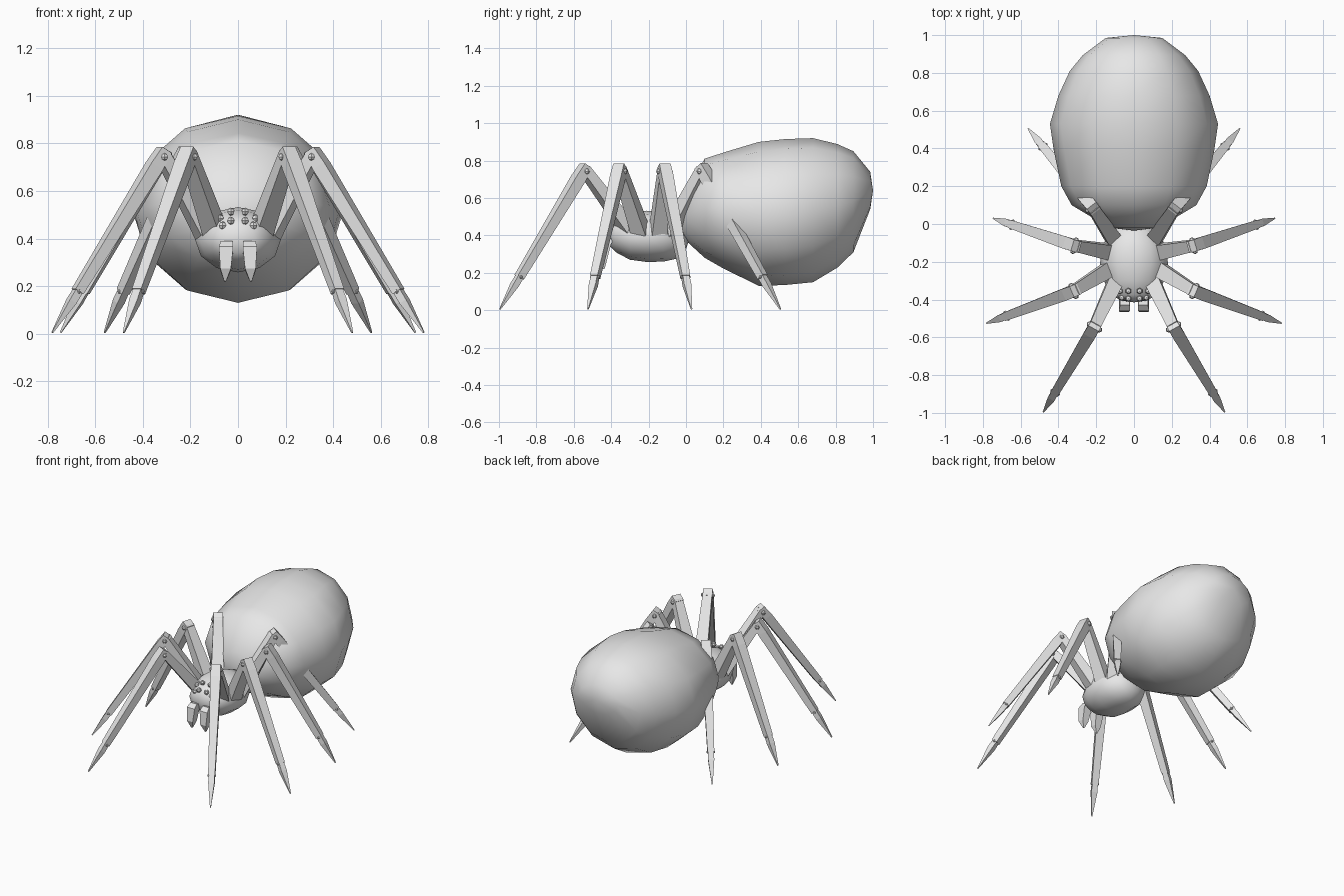
import bpy, bmesh, math
from mathutils import Vector

if "Cube" in bpy.data.objects:
    bpy.data.objects.remove(bpy.data.objects["Cube"])

grey = bpy.data.materials.new("grey")
grey.diffuse_color = (0.8, 0.8, 0.8, 1)
grey.use_nodes = True
grey.node_tree.nodes["Principled BSDF"].inputs["Base Color"].default_value = grey.diffuse_color


def finish(name, bm, smooth=False):
    bmesh.ops.recalc_face_normals(bm, faces=bm.faces)
    for f in bm.faces:
        f.smooth = smooth
    me = bpy.data.meshes.new(name)
    bm.to_mesh(me)
    bm.free()
    me.materials.append(grey)
    ob = bpy.data.objects.new(name, me)
    bpy.context.collection.objects.link(ob)
    return ob


def loft(name, front, rings, back, n=12):
    """Rounded body along y; each ring is (y, centre z, radius x, radius z)."""
    bm = bmesh.new()
    loops = []
    for y, z, rx, rz in rings:
        loops.append([bm.verts.new((rx * math.sin(math.tau * i / n), y,
                                    z + rz * math.cos(math.tau * i / n))) for i in range(n)])
    for a, b in zip(loops, loops[1:]):
        for i in range(n):
            j = (i + 1) % n
            bm.faces.new((a[i], a[j], b[j], b[i]))
    for (y, z), ring in ((front, loops[0]), (back, loops[-1])):
        pole = bm.verts.new((0, y, z))
        for i in range(n):
            bm.faces.new((pole, ring[i], ring[(i + 1) % n]))
    return finish(name, bm, True)


def bar(bm, sections, side):
    """Square bar through (point, width, depth) sections."""
    pts = [Vector(s[0]) for s in sections]
    axis = (pts[-1] - pts[0]).normalized()
    up = axis.cross(side).normalized()
    loops = []
    for p, (_, w, d) in zip(pts, sections):
        loops.append([bm.verts.new(p + side * (w / 2 * a) + up * (d / 2 * b))
                      for a, b in ((-1, -1), (1, -1), (1, 1), (-1, 1))])
    for a, b in zip(loops, loops[1:]):
        for i in range(4):
            j = (i + 1) % 4
            bm.faces.new((a[i], a[j], b[j], b[i]))
    bm.faces.new(loops[0])
    bm.faces.new(loops[-1])


def knob(bm, centre, r):
    """Small faceted pin."""
    ret = bmesh.ops.create_uvsphere(bm, u_segments=6, v_segments=4, radius=r)
    bmesh.ops.translate(bm, verts=ret["verts"], vec=centre)


# Abdomen
loft("abdomen", (-0.035, 0.50), [
    (-0.02, 0.50, 0.13, 0.11), (0.10, 0.545, 0.33, 0.265), (0.20, 0.533, 0.385, 0.31),
    (0.39, 0.515, 0.425, 0.385), (0.53, 0.525, 0.445, 0.39), (0.68, 0.535, 0.40, 0.385),
    (0.81, 0.558, 0.34, 0.33), (0.895, 0.58, 0.27, 0.27), (0.985, 0.64, 0.15, 0.10)],
    (1.0, 0.64))

# Head and thorax in one rounded body
loft("thorax", (-0.415, 0.40), [
    (-0.405, 0.40, 0.07, 0.06), (-0.375, 0.40, 0.12, 0.09), (-0.30, 0.395, 0.16, 0.125),
    (-0.21, 0.395, 0.18, 0.137), (-0.12, 0.393, 0.17, 0.133), (-0.03, 0.385, 0.12, 0.105),
    (0.0, 0.385, 0.07, 0.06)], (0.02, 0.385))

# Legs: base, knee and tip for each pair
LEGS = [
    ("first", (0.09, -0.29, 0.41), (0.21, -0.545, 0.755), (0.48, -0.995, 0.005)),
    ("second", (0.13, -0.24, 0.41), (0.32, -0.355, 0.755), (0.78, -0.525, 0.005)),
    ("third", (0.13, -0.15, 0.41), (0.315, -0.115, 0.755), (0.745, 0.03, 0.005)),
    ("fourth", (0.10, -0.09, 0.41), (0.22, 0.09, 0.755), (0.56, 0.505, 0.005)),
]
for s, label in ((1, "right"), (-1, "left")):
    for pair, base, knee, tip in LEGS:
        base, knee, tip = (Vector((p[0] * s, p[1], p[2])) for p in (base, knee, tip))
        out = tip - base
        side = Vector((-out.y, out.x, 0)).normalized()
        ankle = knee.lerp(tip, 0.77)
        shin = (tip - knee).normalized()
        bm = bmesh.new()
        # Upper segment
        bar(bm, [(base, 0.085, 0.075), (knee, 0.06, 0.05)], side)
        # Lower segment
        bar(bm, [(knee - shin * 0.02, 0.062, 0.05), (knee + shin * 0.06, 0.066, 0.06),
                 (ankle, 0.044, 0.042)], side)
        # Claw
        bar(bm, [(ankle - shin * 0.02, 0.034, 0.034), (ankle + shin * 0.05, 0.04, 0.034),
                 (tip, 0.006, 0.006)], side)
        # Hinge pins at knee and ankle
        for k in (-1, 1):
            knob(bm, knee + side * (0.03 * k) - Vector((0, 0, 0.012)), 0.016)
            knob(bm, ankle + side * (0.02 * k), 0.009)
        finish(f"{pair}_leg_{label}", bm)

    # Fang
    bm = bmesh.new()
    bar(bm, [((0.048 * s, -0.405, 0.385), 0.05, 0.05), ((0.05 * s, -0.43, 0.36), 0.06, 0.06),
             ((0.052 * s, -0.445, 0.27), 0.045, 0.045), ((0.054 * s, -0.44, 0.22), 0.008, 0.008)],
        Vector((1, 0, 0)))
    finish(f"fang_{label}", bm)

    # Eyes
    bm = bmesh.new()
    for x, y, z in ((0.03, -0.355, 0.513), (0.075, -0.355, 0.485),
                    (0.03, -0.395, 0.475), (0.065, -0.39, 0.455)):
        knob(bm, Vector((x * s, y, z)), 0.017)
    finish(f"eyes_{label}", bm)
